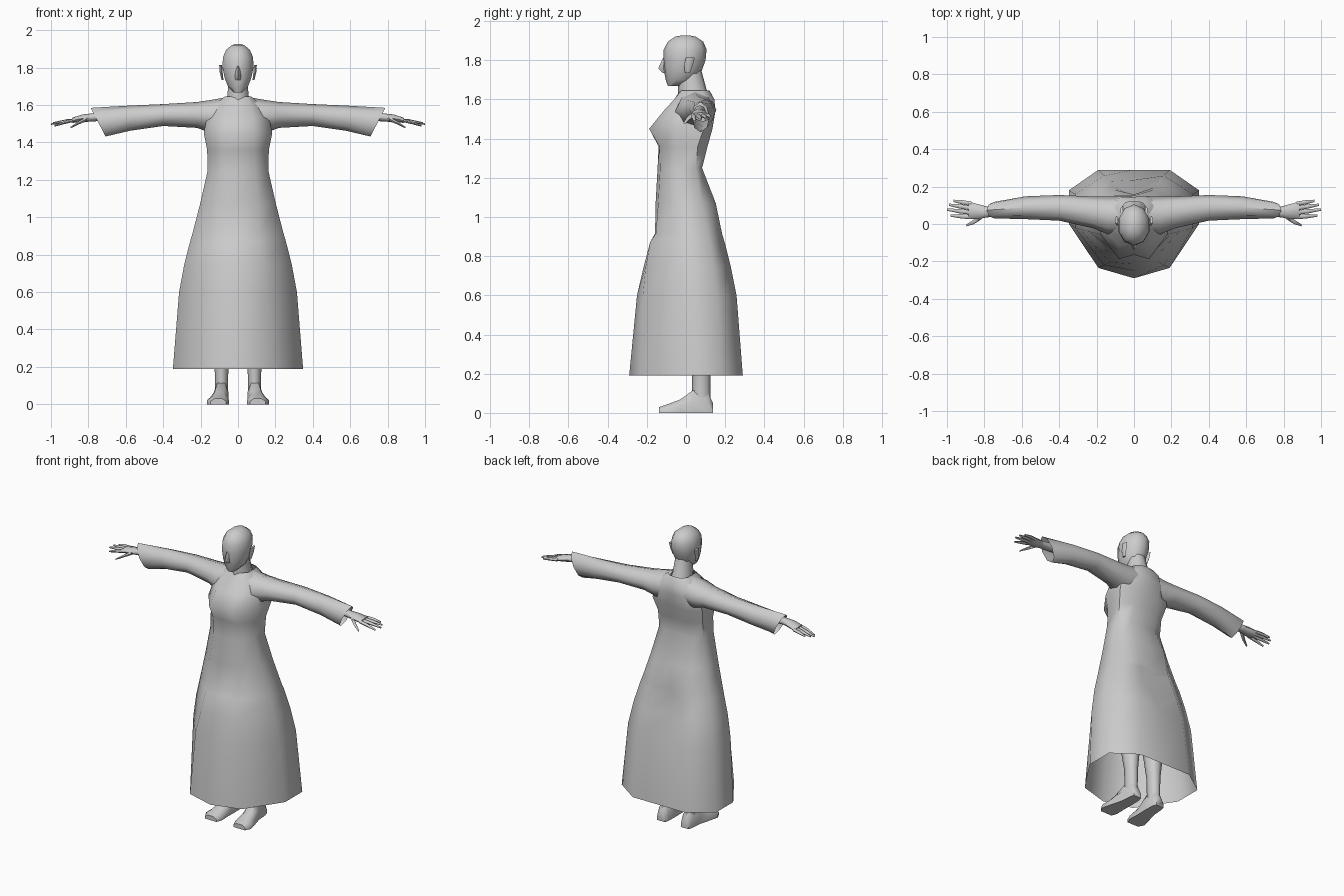
import bpy, bmesh
from math import sin, cos, pi, radians


def loft(name, rings, cap_start=False, cap_end=False, mirror=False, sharp=60):
    """Skin a list of equal-length point rings."""
    bm = bmesh.new()
    vs = [[bm.verts.new(p) for p in r] for r in rings]
    n = len(rings[0])
    for a, b in zip(vs, vs[1:]):
        for i in range(n):
            j = (i + 1) % n
            bm.faces.new((a[i], a[j], b[j], b[i]))
    if cap_start:
        bm.faces.new(vs[0][::-1])
    if cap_end:
        bm.faces.new(vs[-1])
    bmesh.ops.recalc_face_normals(bm, faces=bm.faces)
    me = bpy.data.meshes.new(name)
    bm.to_mesh(me)
    bm.free()
    me.shade_smooth()
    me.set_sharp_from_angle(angle=radians(sharp))
    ob = bpy.data.objects.new(name, me)
    bpy.context.collection.objects.link(ob)
    if mirror:
        ob.modifiers.new("mirror", 'MIRROR').use_mirror_merge = False
    return ob


def ring_z(z, xc, hw, y0, y1, n=10):
    yc, ry = (y0 + y1) / 2, (y1 - y0) / 2
    return [(xc + hw * sin(2 * pi * i / n), yc - ry * cos(2 * pi * i / n), z) for i in range(n)]


def ring_x(x, y0, y1, z0, z1, n=8, slant=0):
    yc, ry, zc, rz = (y0 + y1) / 2, (y1 - y0) / 2, (z0 + z1) / 2, (z1 - z0) / 2
    return [(x + slant * sin(2 * pi * i / n), yc + ry * cos(2 * pi * i / n),
             zc + rz * sin(2 * pi * i / n)) for i in range(n)]


def robe_ring(z, xf, w, yfc, yf, ysf, ysb, yb, ybc):
    half = [(xf, yf), (w, ysf), (w, ysb), (xf, yb)]
    pts = [(0, yfc)] + half + [(0, ybc)] + [(-x, y) for x, y in half[::-1]]
    return [(x, y, z) for x, y in pts]


# Robe body: hem, hip folds, waist, bust, collar
robe = [
    (.19, .19, .348, -.29, -.235, .00, .18, .29, .29),
    (.60, .16, .315, -.25, -.22, -.02, .16, .258, .235),
    (.75, .13, .287, -.215, -.205, -.03, .14, .228, .165),
    (.875, .11, .255, -.182, -.182, -.035, .12, .196, .15),
    (.915, .11, .243, -.158, -.154, -.04, .11, .184, .158),
    (1.07, .11, .203, -.155, -.142, -.05, .08, .152, .152),
    (1.25, .09, .162, -.145, -.132, -.06, .05, .082, .082),
    (1.36, .09, .165, -.14, -.135, -.05, .06, .11, .105),
    (1.45, .08, .183, -.165, -.188, -.05, .09, .135, .125),
    (1.54, .08, .165, -.105, -.115, -.02, .10, .15, .145),
    (1.60, .07, .125, -.055, -.06, .00, .10, .145, .145),
    (1.645, .045, .072, -.03, -.025, .01, .08, .115, .12),
]
loft("robe", [robe_ring(*r) for r in robe])

# Wide sleeves with slanted open cuffs
loft("sleeve", [
    ring_x(.06, -.05, .145, 1.46, 1.642),
    ring_x(.14, -.055, .148, 1.45, 1.628),
    ring_x(.22, -.022, .147, 1.478, 1.616),
    ring_x(.40, .018, .155, 1.488, 1.605),
    ring_x(.58, .026, .148, 1.462, 1.597),
    ring_x(.748, .03, .118, 1.432, 1.585, slant=.04),
], mirror=True)

# Neck and head
loft("neck", [ring_z(1.58, 0, .075, -.04, .14), ring_z(1.65, 0, .06, -.04, .105),
              ring_z(1.76, 0, .05, -.04, .075)])
head = [(1.668, .025, -.092, -.03), (1.70, .057, -.104, .055), (1.745, .075, -.112, .08),
        (1.80, .087, -.116, .10), (1.855, .085, -.114, .105), (1.895, .067, -.092, .088),
        (1.92, .036, -.055, .05), (1.927, .012, -.02, .015)]
loft("head", [ring_z(z, 0, w, a, b) for z, w, a, b in head], True, True)
loft("nose", [ring_z(1.735, 0, .014, -.12, -.09, 4), ring_z(1.757, 0, .017, -.142, -.09, 4),
              ring_z(1.81, 0, .006, -.118, -.10, 4)], True, True)
loft("ear", [ring_z(1.735, .083, .006, -.005, .02, 6), ring_z(1.775, .09, .009, -.01, .035, 6),
             ring_z(1.815, .093, .009, .00, .045, 6)], True, True, mirror=True)

# Palm and fingers
loft("hand", [ring_x(.66, .04, .10, 1.515, 1.57), ring_x(.78, .036, .092, 1.513, 1.555),
              ring_x(.83, .028, .105, 1.507, 1.55), ring_x(.885, .026, .12, 1.505, 1.533)],
     True, True, mirror=True)


def finger(name, points):
    loft(name, [ring_x(x, y - r, y + r, z - r * .8, z + r * .8, 6) for x, y, z, r in points],
         True, True, mirror=True)


tips = [(.965, .124, 1.508), (.99, .103, 1.504), (1.0, .077, 1.498), (.98, .045, 1.489)]
for k, (x, y, z) in enumerate(tips):
    y0 = .108 - .0235 * k
    finger("finger_%d" % (k + 1), [(.87, y0, 1.52, .012), ((.87 + x) / 2, (y0 + y) / 2, 1.516 - .003 * k, .0115),
                                   (x, y, z, .006)])
finger("thumb", [(.81, .045, 1.525, .016), (.855, .012, 1.503, .012), (.895, -.007, 1.48, .006)])

# Legs and feet
loft("leg", [ring_z(.05, .088, .034, .035, .125, 8), ring_z(.11, .088, .034, .03, .125, 8),
             ring_z(.22, .088, .038, .03, .125, 8), ring_z(.36, .09, .055, .01, .135, 8),
             ring_z(.52, .09, .055, -.03, .085, 8), ring_z(.85, .09, .08, -.09, .10, 8)],
     True, True, mirror=True)


def foot_ring(y, xc, hw, h):
    return [(xc - hw, y, 0), (xc + hw, y, 0), (xc + hw, y, h * .55),
            (xc + hw * .5, y, h), (xc - hw * .5, y, h), (xc - hw, y, h * .55)]


foot = [(.138, .088, .028, .05), (.11, .088, .036, .11), (.035, .09, .04, .115), (-.03, .1, .048, .068),
        (-.10, .107, .058, .042), (-.137, .105, .042, .03)]
loft("foot", [foot_ring(*f) for f in foot], True, True, mirror=True)
